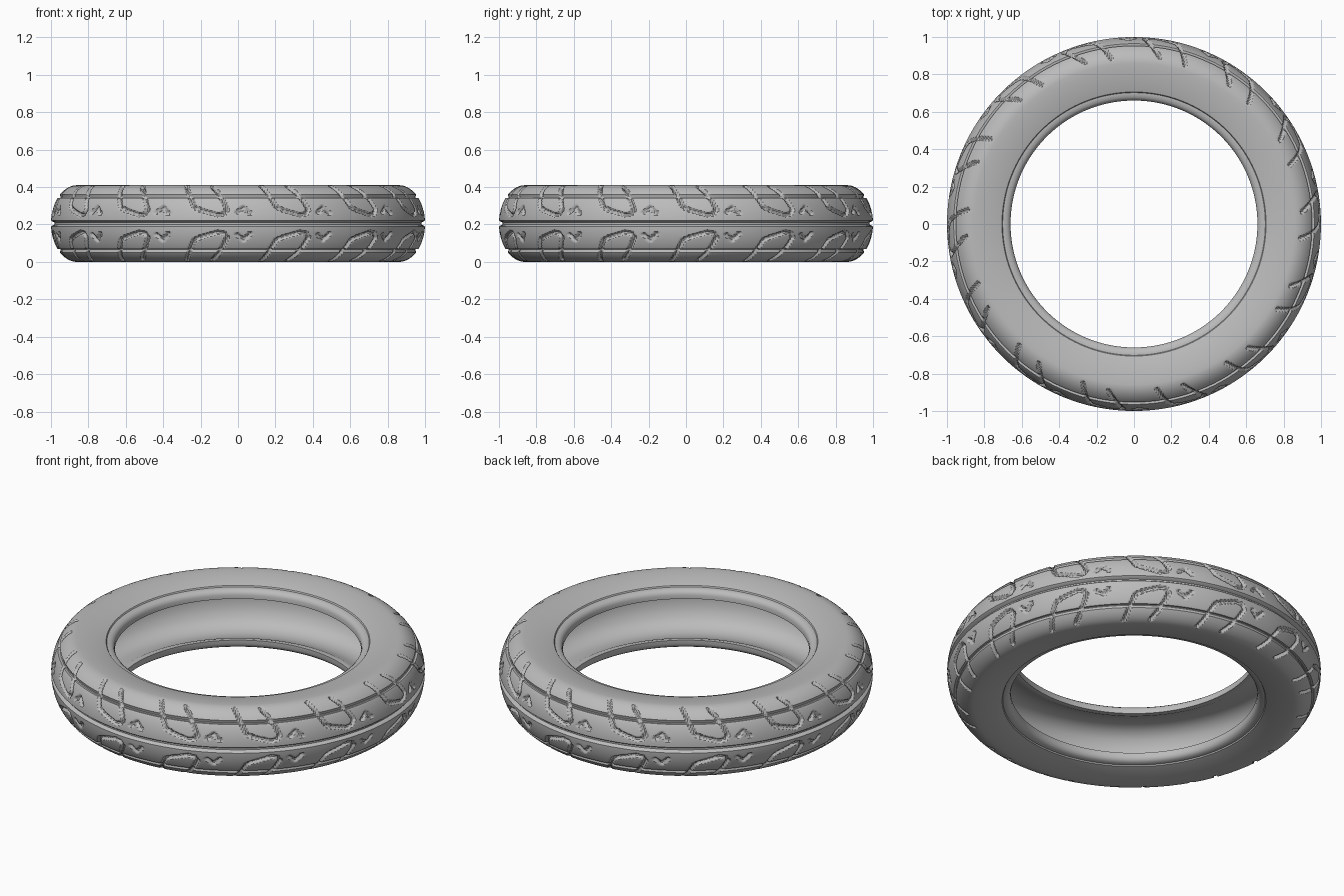
import bpy, bmesh, math
from mathutils import Vector

cube = bpy.data.objects.get("Cube")
if cube:
    bpy.data.objects.remove(cube, do_unlink=True)

MID = 0.205            # half of the tyre width
REPEATS, COLS = 14, 56  # tread repeats, columns in each repeat
ROWS = 50              # rows from tread centre to shoulder
PITCH = 2 * math.pi / REPEATS
CROWN, DROP = 0.86, 0.14

# Material
rubber = bpy.data.materials.new("grey rubber")
rubber.use_nodes = True
colour = (0.5, 0.5, 0.5, 1)
rubber.diffuse_color = colour
rubber.node_tree.nodes["Principled BSDF"].inputs["Base Color"].default_value = colour

# Tread pattern for one repeat: (distance round tyre, distance from centre line)
hook = [(-.31, .24), (-.275, .16), (-.24, .09), (-.2, .073), (-.11, .047), (-.075, .053),
        (-.06, .078), (-.09, .14), (-.15, .23)]
chevron = [(-.005, .06), (.03, .09), (.065, .055)]


def segment_distance(p, a, b):
    d = b - a
    k = max(0, min(1, (p - a).dot(d) / d.length_squared))
    return (p - a - d * k).length


def path_distance(p, path):
    pts = [Vector(q) for q in path]
    return min(segment_distance(p, a, b) for a, b in zip(pts, pts[1:]))


def cut(distance, half_width, depth):
    """Depth of a groove with steep walls."""
    return depth * max(0, min(1, (half_width - distance) / 0.006 + 0.5))


def groove_depth(u, t):
    depth = max(cut(t, 0.010, 0.020), cut(abs(t - 0.152), 0.007, 0.013))
    for shift in (-PITCH, 0, PITCH):
        p = Vector((u + shift, t))
        depth = max(depth, cut(path_distance(p, hook), 0.009, 0.014),
                    cut(path_distance(p, chevron), 0.009, 0.012))
    return depth


# Elliptical crown sampled evenly along its length
fine = 2000
arc, length = [(0, 0)], 0
for i in range(1, fine + 1):
    a = math.pi / 2 * (i - 0.5) / fine
    length += math.hypot(DROP * math.sin(a), MID * math.cos(a)) * math.pi / 2 / fine
    arc.append((math.pi / 2 * i / fine, length))
crown, j = [], 0
for i in range(ROWS + 1):
    target = length * i / ROWS
    while j < fine and arc[j][1] < target - 1e-9:
        j += 1
    crown.append(arc[j])

# Half of the tread: each row holds (radius, height) for the columns of one repeat
tread = []
for a, t in crown:
    n = Vector((MID * math.cos(a), DROP * math.sin(a))).normalized()
    base = Vector((CROWN + DROP * math.cos(a), MID * math.sin(a)))
    row = []
    for c in range(COLS):
        q = base - n * groove_depth(-0.35 + PITCH * c / COLS, t)
        row.append((q.x, q.y))
    tread.append(row)

# Sidewall, bead and hollow inside, heights measured from the middle plane
side = [(.83, .204), (.78, .197), (.73, .187), (.706, .18), (.702, .173), (.695, .173),
        (.678, .169), (.666, .16), (.66, .145), (.66, .122),
        (.675, .121), (.70, .128), (.74, .148), (.79, .16), (.84, .161),
        (.89, .145), (.925, .11), (.947, .06)]
half = tread + [[p] * COLS for p in side]
lower = [[(r, -z) for r, z in row] for row in half[1:]]
loop = half + [[(.955, 0)] * COLS] + lower[::-1]

# Spin the section round the axle
count = REPEATS * COLS
verts, faces = [], []
for row in loop:
    for c in range(count):
        r, z = row[c % COLS]
        angle = -math.pi / 2 - 0.35 + PITCH * c / COLS
        verts.append((r * math.cos(angle), r * math.sin(angle), z + MID))
for i in range(len(loop)):
    k = (i + 1) % len(loop)
    for c in range(count):
        d = (c + 1) % count
        faces.append((i * count + c, i * count + d, k * count + d, k * count + c))

mesh = bpy.data.meshes.new("tyre")
mesh.from_pydata(verts, [], faces)
bm = bmesh.new()
bm.from_mesh(mesh)
bmesh.ops.recalc_face_normals(bm, faces=bm.faces)
bm.to_mesh(mesh)
bm.free()
mesh.materials.append(rubber)
tyre = bpy.data.objects.new("tyre", mesh)
bpy.context.collection.objects.link(tyre)

# Smooth rubber with crisp groove edges
bpy.ops.object.select_all(action='DESELECT')
tyre.select_set(True)
bpy.context.view_layer.objects.active = tyre
bpy.ops.object.shade_smooth_by_angle(angle=math.radians(35))
